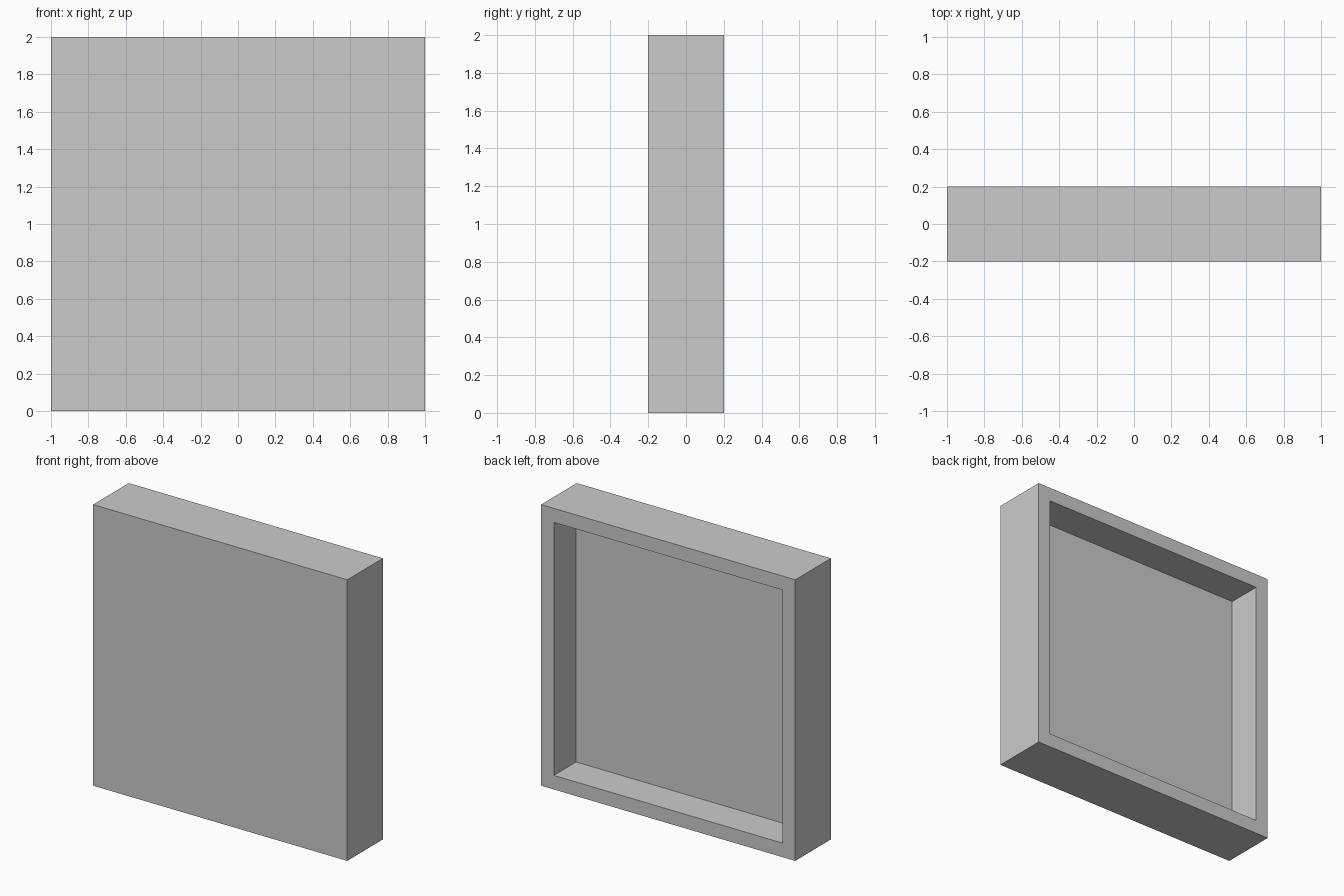
import bpy, bmesh
from mathutils import Vector

if "Cube" in bpy.data.objects:
    bpy.data.objects.remove(bpy.data.objects["Cube"])

SIZE, DEPTH = 2.0, 0.4      # outer square and thickness
WALL, RECESS = 0.1, 0.25    # rim width and depth of the back recess

# Solid square slab standing on z = 0
bm = bmesh.new()
bmesh.ops.create_cube(bm, size=1)
bmesh.ops.scale(bm, vec=(SIZE, DEPTH, SIZE), verts=bm.verts)
bmesh.ops.translate(bm, vec=(0, 0, SIZE / 2), verts=bm.verts)

# Back recess: inset the rear face for the rim, then extrude it inwards
bm.normal_update()
back = max(bm.faces, key=lambda f: f.calc_center_median().y)
bmesh.ops.inset_region(bm, faces=[back], thickness=WALL, use_even_offset=True)
floor = bmesh.ops.extrude_discrete_faces(bm, faces=[back])["faces"][0]
bmesh.ops.translate(bm, vec=Vector((0, -RECESS, 0)), verts=floor.verts)
bmesh.ops.recalc_face_normals(bm, faces=bm.faces)

mesh = bpy.data.meshes.new("recessed_panel")
bm.to_mesh(mesh)
bm.free()
bpy.context.collection.objects.link(bpy.data.objects.new("recessed_panel", mesh))
